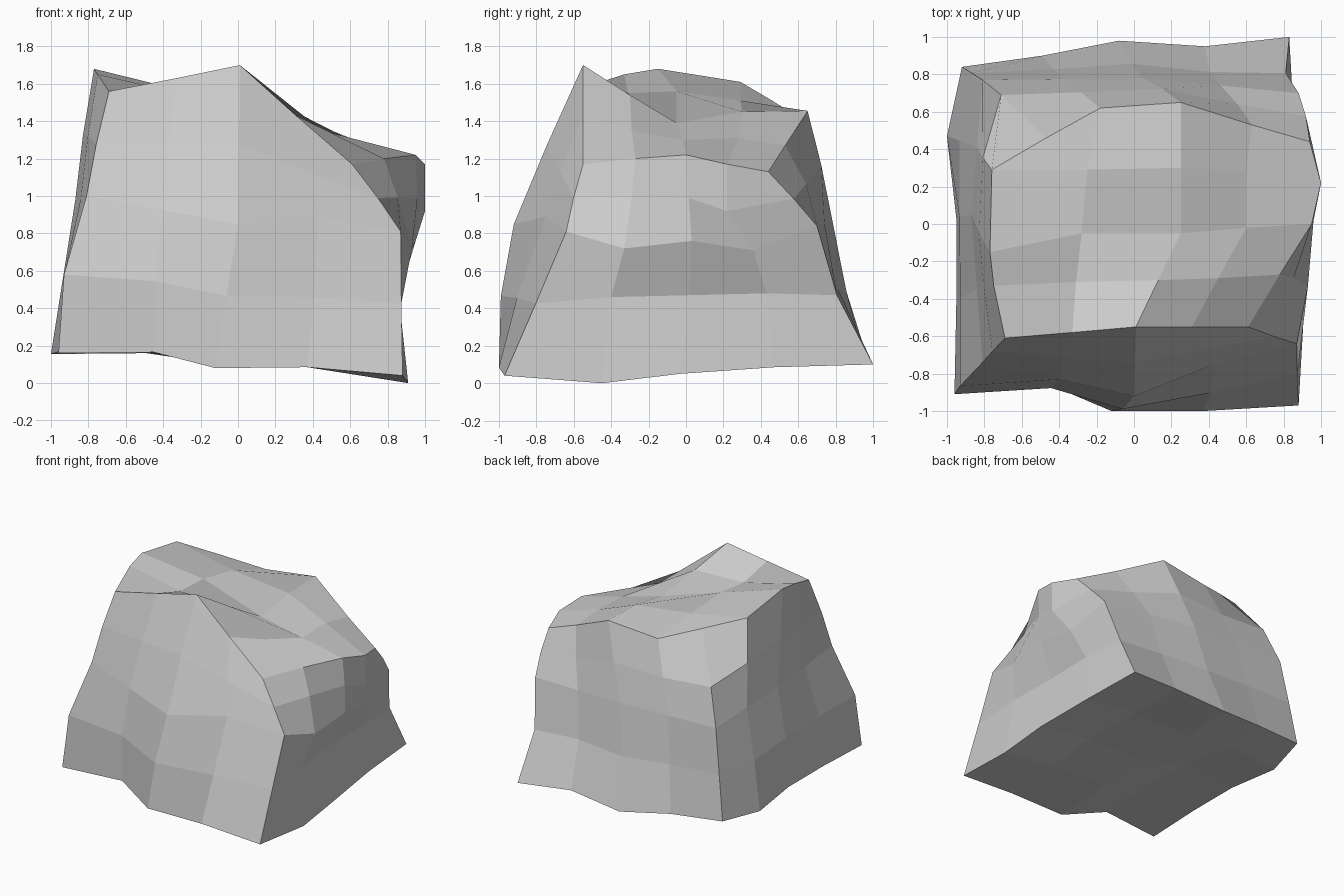
import bpy, bmesh
from mathutils import Vector

if "Cube" in bpy.data.objects:
    bpy.data.objects.remove(bpy.data.objects["Cube"])

# Top surface: five rows from front to back, each left to right
top_rows = [
    [(-.69, -.61, 1.56), (-.33, -.58, 1.63), (.01, -.55, 1.70), (.31, -.55, 1.43), (.61, -.55, 1.17)],
    [(-.75, -.33, 1.65), (-.31, -.31, 1.55), (.13, -.30, 1.54), (.45, -.29, 1.35), (.78, -.27, 1.20)],
    [(-.77, -.15, 1.68), (-.28, -.05, 1.56), (.25, -.05, 1.39), (.60, -.02, 1.30), (.95, .00, 1.22)],
    [(-.76, .29, 1.61), (-.25, .29, 1.51), (.25, .30, 1.45), (.60, .28, 1.31), (1.0, .22, 1.17)],
    [(-.47, .46, 1.51), (-.18, .62, 1.41), (.25, .65, 1.455), (.63, .53, 1.27), (.94, .44, 1.13)],
]
# Foot outline, anticlockwise from the front left corner
foot = [(-.96, -.91, .16), (-.45, -.86, .165), (-.12, -1, .08), (.37, -1, .085),
        (.88, -.97, .04), (.91, -.45, 0), (.90, -.03, .05), (.86, .47, .085),
        (.83, 1, .10), (.38, .95, .14), (-.08, .98, .10), (-.49, .90, .16),
        (-.92, .84, .19), (-1, .47, .155), (-.95, .03, .17), (-.95, -.42, .17)]
# Waist: corners and face centres only, the rest are midpoints
waist_key = [(-.81, -.74, 1.0), (0, -.92, .85), (.87, -.64, .81), (.95, .03, .76),
             (.88, .70, .84), (.05, .78, .88), (-.81, .77, .90), (-.87, .05, .98)]
# Chipped spots that leave the smooth flow: (ring, index) -> place
chips = {(1, 5): (.86, -.40, .46), (1, 6): (.84, .02, .47), (1, 7): (.84, .43, .48),
         (2, 3): (.43, -.75, .89), (2, 5): (.93, -.33, .72), (2, 7): (.93, .36, .71),
         (3, 7): (1.0, .22, .92), (3, 12): (-.71, .69, 1.18)}

N = 4
ring_ij = ([(0, j) for j in range(N)] + [(i, N) for i in range(N)] +
           [(N, N - j) for j in range(N)] + [(N - i, 0) for i in range(N)])

top = [[Vector(p) for p in row] for row in top_rows]
rim = [top[i][j] for i, j in ring_ij]
foot = [Vector(p) for p in foot]
key = [Vector(p) for p in waist_key]
waist = []
for k, p in enumerate(key):
    waist += [p, (p + key[(k + 1) % 8]) / 2]


def halfway(a, b, lean, swell):
    """Ring between two rings, pushed out towards the front left and/or all round."""
    out = []
    for p, q in zip(a, b):
        m = (p + q) / 2
        f = swell - lean * (m.x + m.y)
        out.append(m + Vector((m.x * f, m.y * f, 0)))
    return out


rings = [foot, halfway(foot, waist, .03, 0), waist, halfway(waist, rim, 0, .01)]
for (r, k), p in chips.items():
    rings[r][k] = Vector(p)

bm = bmesh.new()
vrings = [[bm.verts.new(p) for p in r] for r in rings]
vtop = [[bm.verts.new(p) for p in row] for row in top]
vrings.append([vtop[i][j] for i, j in ring_ij])

# Side walls
for lo, hi in zip(vrings, vrings[1:]):
    for k in range(16):
        n = (k + 1) % 16
        bm.faces.new((lo[k], lo[n], hi[n], hi[k]))

# Underside grid blended from its outline, slightly hollow
vbase = [[None] * 5 for _ in range(5)]
for k, (i, j) in enumerate(ring_ij):
    vbase[i][j] = vrings[0][k]
g = [[v.co.copy() if v else None for v in row] for row in vbase]
for i in range(1, N):
    for j in range(1, N):
        u, v = j / N, i / N
        p = (g[i][0].lerp(g[i][N], u) + g[0][j].lerp(g[N][j], v)
             - g[0][0].lerp(g[0][N], u).lerp(g[N][0].lerp(g[N][N], u), v))
        vbase[i][j] = bm.verts.new(p + Vector((0, 0, .03)))

# Top and underside faces
for i in range(N):
    for j in range(N):
        for s in (vbase, vtop):
            bm.faces.new((s[i][j], s[i][j + 1], s[i + 1][j + 1], s[i + 1][j]))

bmesh.ops.recalc_face_normals(bm, faces=bm.faces)
mesh = bpy.data.meshes.new("boulder")
bm.to_mesh(mesh)
bm.free()
boulder = bpy.data.objects.new("boulder", mesh)
bpy.context.collection.objects.link(boulder)
